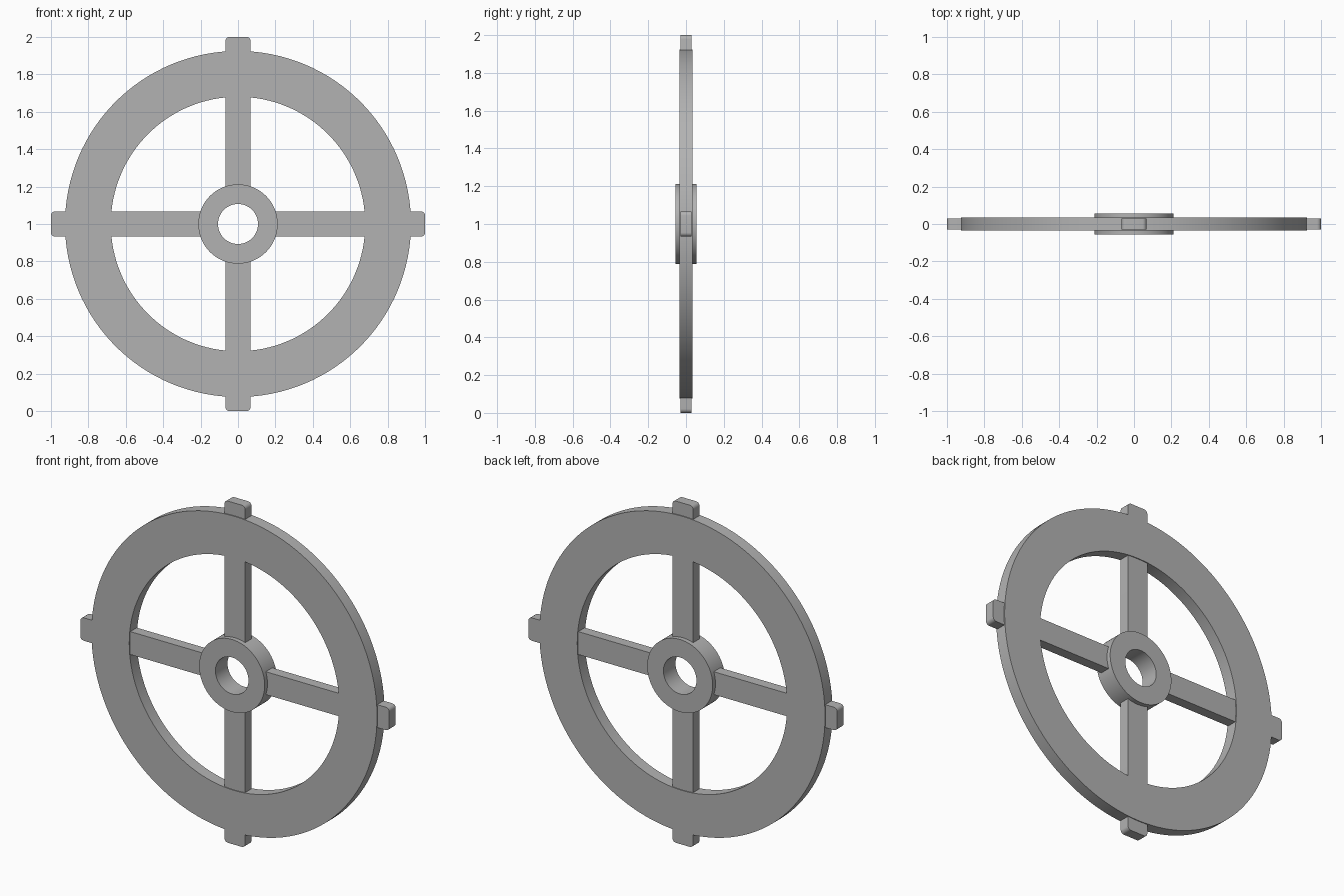
import bpy, bmesh
from math import pi, sin, cos, radians
from mathutils import Matrix

cube = bpy.data.objects.get("Cube")
if cube:
    bpy.data.objects.remove(cube, do_unlink=True)

CENTRE = Matrix.Translation((0, 0, 1))

grey = bpy.data.materials.new("plain grey")
grey.use_nodes = True
colour = (0.45, 0.45, 0.45, 1)
grey.diffuse_color = colour
grey.node_tree.nodes["Principled BSDF"].inputs["Base Color"].default_value = colour


def finish(name, bm):
    bmesh.ops.recalc_face_normals(bm, faces=bm.faces)
    bm.transform(CENTRE)
    mesh = bpy.data.meshes.new(name)
    bm.to_mesh(mesh)
    bm.free()
    mesh.materials.append(grey)
    obj = bpy.data.objects.new(name, mesh)
    bpy.context.collection.objects.link(obj)
    bpy.ops.object.select_all(action="DESELECT")
    obj.select_set(True)
    bpy.context.view_layer.objects.active = obj
    bpy.ops.object.shade_smooth_by_angle(angle=radians(30))
    return obj


def ring(name, inner, outer, half_depth, sides=128):
    """Flat-faced ring around the y axis."""
    bm = bmesh.new()
    section = [(inner, -half_depth), (outer, -half_depth),
               (outer, half_depth), (inner, half_depth)]
    loops = []
    for i in range(sides):
        a = 2 * pi * i / sides
        loops.append([bm.verts.new((r * cos(a), y, r * sin(a))) for r, y in section])
    for i, loop in enumerate(loops):
        after = loops[(i + 1) % sides]
        for j in range(4):
            k = (j + 1) % 4
            bm.faces.new((loop[j], loop[k], after[k], after[j]))
    return finish(name, bm)


def spoke(name, angle, start=0.16, end=1.0, half_width=0.067, half_depth=0.03, corner=0.022):
    """Bar running through the rim, ending in a tab with rounded corners."""
    bm = bmesh.new()
    outline = [(-half_width, start), (half_width, start)]
    for side, first in ((1, 0), (-1, pi / 2)):
        for i in range(7):
            a = first + pi / 2 * i / 6
            outline.append((side * (half_width - corner) + corner * cos(a),
                            end - corner + corner * sin(a)))
    face = bm.faces.new([bm.verts.new((x, -half_depth, z)) for x, z in outline])
    extruded = bmesh.ops.extrude_face_region(bm, geom=[face], use_keep_orig=True)
    moved = [v for v in extruded["geom"] if isinstance(v, bmesh.types.BMVert)]
    bmesh.ops.translate(bm, verts=moved, vec=(0, 2 * half_depth, 0))
    bm.transform(Matrix.Rotation(angle, 4, "Y"))
    return finish(name, bm)


# Rim and hub
ring("rim", 0.68, 0.925, 0.035)
ring("hub", 0.107, 0.212, 0.056, 96)

# Four spokes with their outer tabs
for i, place in enumerate(("top", "left", "bottom", "right")):
    spoke(place + "_spoke", i * pi / 2)
